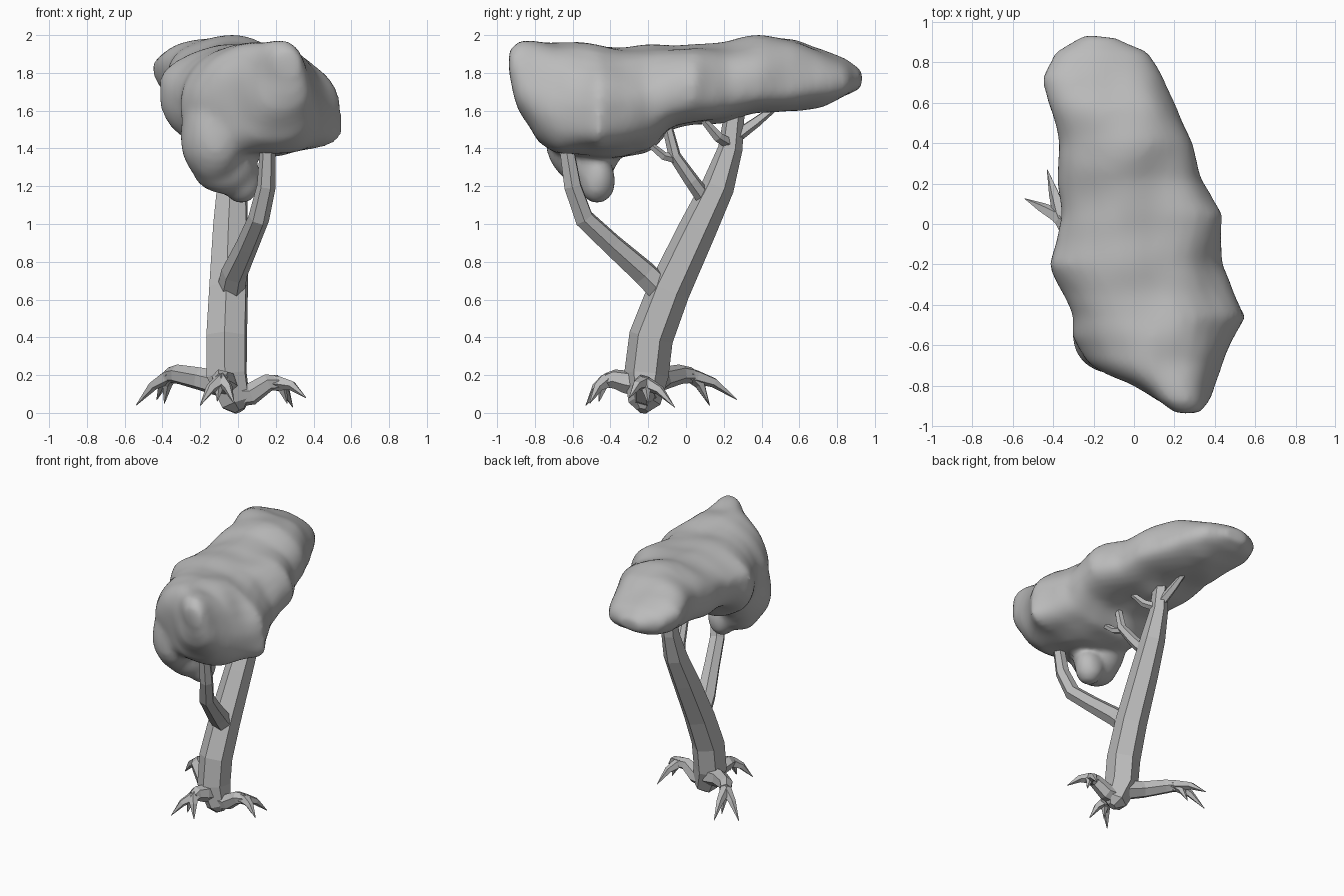
import bpy, bmesh, math
from mathutils import Vector, Matrix, noise

grey = bpy.data.materials.new("plain grey")
grey.diffuse_color = (0.5, 0.5, 0.5, 1)


def make_object(name, bm):
    bmesh.ops.recalc_face_normals(bm, faces=bm.faces)
    me = bpy.data.meshes.new(name)
    bm.to_mesh(me)
    bm.free()
    me.materials.append(grey)
    ob = bpy.data.objects.new(name, me)
    bpy.context.collection.objects.link(ob)
    return ob


def skin(bm, rings):
    """Bridge equal rings of points and cap both ends."""
    rows = [[bm.verts.new(p) for p in ring] for ring in rings]
    n = len(rows[0])
    for a, b in zip(rows, rows[1:]):
        for i in range(n):
            bm.faces.new((a[i], a[(i + 1) % n], b[(i + 1) % n], b[i]))
    bm.faces.new(rows[0][::-1])
    bm.faces.new(rows[-1])


def limb(name, path, sides=6, twist=0.0):
    """Faceted tapering tube along (x, y, z, radius) points."""
    pts = [Vector(p[:3]) for p in path]
    tangent = (pts[1] - pts[0]).normalized()
    side = tangent.orthogonal().normalized()
    rings = []
    for i, p in enumerate(pts):
        t = (pts[min(i + 1, len(pts) - 1)] - pts[max(i - 1, 0)]).normalized()
        side = (side - t * side.dot(t)).normalized()
        up = t.cross(side)
        rings.append([p + path[i][3] * (side * math.cos(a) + up * math.sin(a))
                      for a in (math.tau * k / sides + twist for k in range(sides))])
    bm = bmesh.new()
    skin(bm, rings)
    return make_object(name, bm)


# Trunk
limb("trunk", [(0.01, -0.23, 0.01, 0.03), (-0.01, -0.22, 0.05, 0.085),
               (-0.06, -0.21, 0.2, 0.118), (-0.06, -0.185, 0.4, 0.118),
               (-0.05, -0.09, 0.65, 0.112), (-0.04, 0.065, 0.98, 0.1),
               (-0.03, 0.17, 1.2, 0.087), (-0.03, 0.235, 1.4, 0.065),
               (-0.03, 0.265, 1.66, 0.05)], twist=math.radians(-18))

# Branches
limb("front_branch", [(-0.04, -0.12, 0.64, 0.075), (-0.02, -0.22, 0.74, 0.07),
                      (0.05, -0.39, 0.89, 0.06), (0.11, -0.54, 1.03, 0.056),
                      (0.15, -0.6, 1.2, 0.05), (0.16, -0.64, 1.45, 0.04)])
limb("middle_branch", [(-0.02, 0.11, 1.12, 0.045), (0.03, 0.03, 1.23, 0.04),
                       (0.06, -0.06, 1.36, 0.034), (0.06, -0.12, 1.6, 0.025)])
limb("middle_twig", [(0.05, -0.04, 1.34, 0.026), (0.08, -0.12, 1.36, 0.024),
                     (0.12, -0.24, 1.46, 0.015)], 5)
limb("upper_twig", [(-0.02, 0.24, 1.42, 0.032), (0.05, 0.17, 1.46, 0.028),
                    (0.1, 0.05, 1.6, 0.015)], 5)
limb("back_twig", [(-0.03, 0.26, 1.46, 0.036), (-0.05, 0.37, 1.54, 0.029),
                   (-0.07, 0.5, 1.64, 0.015)], 5)

# Roots: an arching stem that forks into claw-like tips
roots = {
    "left_root": ([(-0.08, -0.18, 0.15, 0.07), (-0.2, -0.13, 0.18, 0.062),
                   (-0.32, -0.03, 0.205, 0.052), (-0.36, 0.03, 0.2, 0.042)],
                  [(-0.54, 0.125, 0.04), (-0.43, 0.27, 0.07), (-0.39, 0.12, 0.05)]),
    "right_root": ([(0.0, -0.22, 0.1, 0.07), (0.07, -0.22, 0.1, 0.06),
                    (0.16, -0.23, 0.16, 0.048), (0.21, -0.22, 0.16, 0.04)],
                   [(0.36, -0.3, 0.08), (0.29, -0.06, 0.03), (0.26, -0.2, 0.05)]),
    "front_root": ([(-0.06, -0.24, 0.15, 0.07), (-0.07, -0.32, 0.165, 0.062),
                    (-0.09, -0.38, 0.18, 0.052), (-0.09, -0.42, 0.17, 0.042)],
                   [(-0.2, -0.53, 0.04), (-0.02, -0.51, 0.05), (-0.11, -0.46, 0.06)]),
}
for name, (stem, tips) in roots.items():
    limb(name, stem)
    start = Vector(stem[-1][:3])
    back = start.lerp(Vector(stem[-2][:3]), 0.4)
    for i, tip in enumerate(tips):
        mid = start.lerp(Vector(tip), 0.5) + Vector((0, 0, 0.025))
        limb(f"{name}_tip_{i + 1}", [(*back, 0.042), (*start.lerp(mid, 0.2), 0.039),
                                     (*mid, 0.027), (*tip, 0.002)], 5)

# Foliage: cross-sections along y as (y, left x, right x, bottom z, top z,
# height of left bulge, height of right bulge)
sections = [
    (-0.93, 0.2, 0.33, 1.79, 1.92, 1.86, 1.86),
    (-0.88, 0.1, 0.36, 1.6, 1.97, 1.8, 1.78),
    (-0.79, -0.03, 0.39, 1.44, 1.97, 1.75, 1.65),
    (-0.68, -0.22, 0.44, 1.37, 1.96, 1.65, 1.56),
    (-0.56, -0.31, 0.5, 1.36, 1.96, 1.62, 1.52),
    (-0.46, -0.31, 0.56, 1.36, 1.95, 1.66, 1.51),
    (-0.34, -0.35, 0.49, 1.36, 1.94, 1.7, 1.55),
    (-0.2, -0.42, 0.43, 1.39, 1.94, 1.76, 1.63),
    (-0.08, -0.39, 0.44, 1.5, 1.94, 1.76, 1.68),
    (0.05, -0.37, 0.45, 1.53, 1.95, 1.77, 1.7),
    (0.22, -0.38, 0.33, 1.54, 1.96, 1.78, 1.7),
    (0.4, -0.37, 0.29, 1.58, 2.0, 1.81, 1.72),
    (0.58, -0.42, 0.22, 1.6, 1.98, 1.83, 1.73),
    (0.72, -0.45, 0.15, 1.62, 1.93, 1.83, 1.74),
    (0.85, -0.39, 0.06, 1.66, 1.87, 1.78, 1.74),
    (0.93, -0.25, -0.08, 1.71, 1.81, 1.76, 1.76),
]
rings = []
for y, xl, xr, zb, zt, zl, zr in sections:
    ring = []
    for k in range(28):
        a = math.tau * k / 28
        power = 0.95 if math.sin(a) > 0 else 0.8
        c, s = [math.copysign(abs(v) ** power, v) for v in (math.cos(a), math.sin(a))]
        z_mid = zl + (zr - zl) * (c + 1) / 2
        z = z_mid + s * ((zt - z_mid) if s > 0 else (z_mid - zb))
        ring.append(((xl + xr) / 2 + c * (xr - xl) / 2, y, z))
    rings.append(ring)
bm = bmesh.new()
skin(bm, rings)
# hanging lobe below the front of the crown
for centre, size in (((-0.12, -0.54, 1.47), (0.19, 0.2, 0.27)),
                     ((-0.07, -0.52, 1.31), (0.18, 0.13, 0.16)),
                     ((0.02, -0.475, 1.23), (0.11, 0.095, 0.13))):
    bmesh.ops.create_icosphere(bm, subdivisions=3, radius=1,
                               matrix=Matrix.Translation(centre) @ Matrix.Diagonal((*size, 1)))
foliage = make_object("foliage", bm)
bpy.context.view_layer.objects.active = foliage
foliage.select_set(True)
remesh = foliage.modifiers.new("merge", 'REMESH')
remesh.mode = 'VOXEL'
remesh.voxel_size = 0.022
bpy.ops.object.modifier_apply(modifier="merge")

# soft lumps over the merged crown
me = foliage.data
moved = [v.co + v.normal * 0.025 * noise.noise(v.co * 4.5) for v in me.vertices]
for v, co in zip(me.vertices, moved):
    v.co = co
soften = foliage.modifiers.new("soften", 'SMOOTH')
soften.factor = 0.5
soften.iterations = 12
bpy.ops.object.modifier_apply(modifier="soften")
bpy.ops.object.shade_smooth()
if not me.materials:
    me.materials.append(grey)
